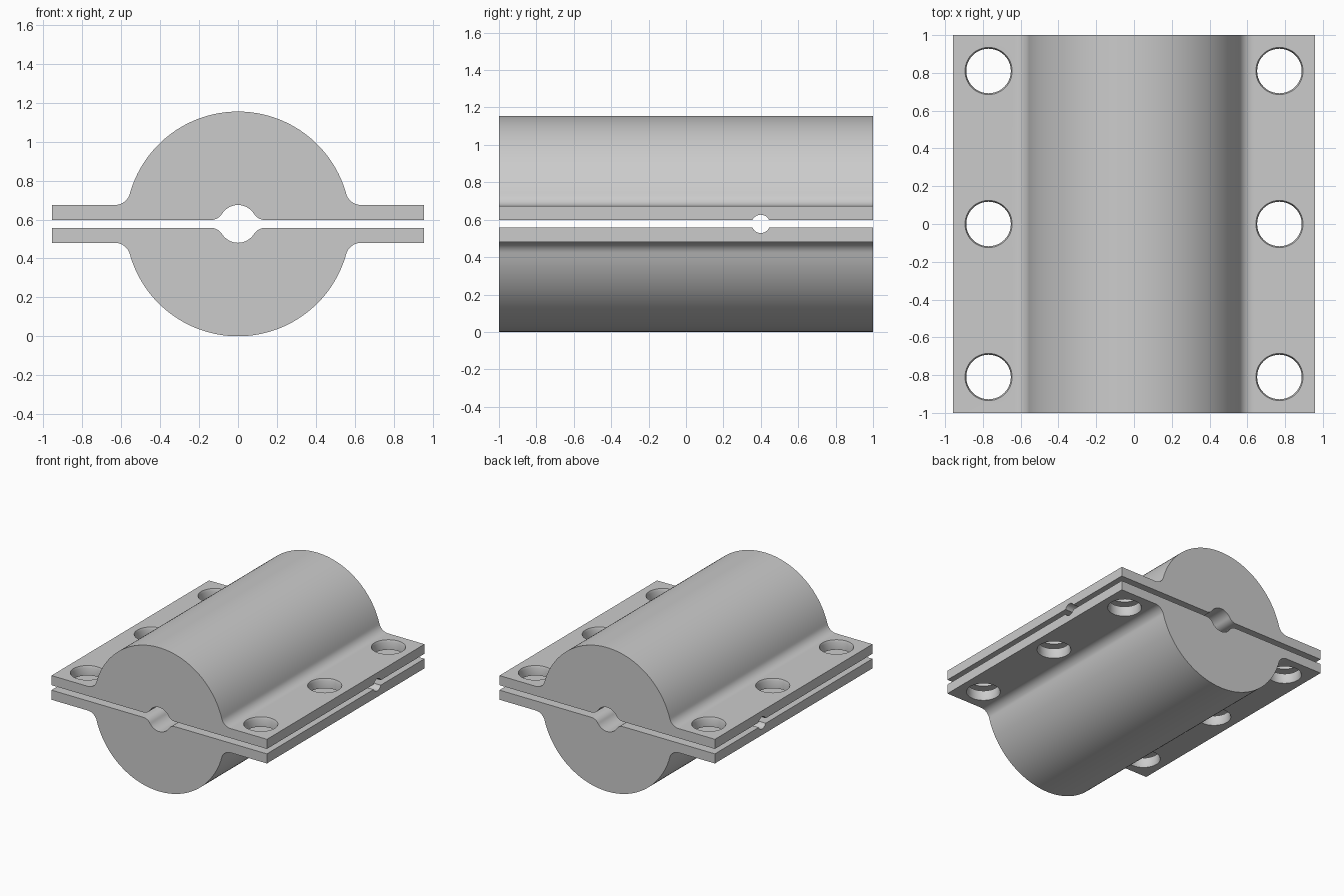
import bpy, bmesh, math
from mathutils import Matrix, Vector

cube = bpy.data.objects.get("Cube")
if cube:
    bpy.data.objects.remove(cube, do_unlink=True)

MID = 0.5775        # height of the parting plane
RADIUS = 0.5775     # barrel
GAP = 0.02          # half the gap between the shells
FLANGE = 0.097      # flange face, measured from the parting plane
HALF_WIDTH = 0.957
BORE = 0.097
FILLET = 0.08
LIP = 0.07          # rounding where the bore meets the gap
HOLE_X, HOLE_Y = 0.77, 0.81

grey = bpy.data.materials.new("plain grey")
grey.use_nodes = True
colour = (0.6, 0.6, 0.6, 1)
grey.diffuse_color = colour
grey.node_tree.nodes["Principled BSDF"].inputs["Base Color"].default_value = colour


def arc(cx, cz, r, start, end, steps):
    """Points along a circular arc, angles in radians."""
    angles = [start + (end - start) * i / steps for i in range(steps + 1)]
    return [(cx + r * math.cos(a), cz + r * math.sin(a)) for a in angles]


def half_profile():
    """Right half of the upper shell section, from bore crown to barrel crown."""
    lip_z = GAP + LIP
    lip_x = math.sqrt((BORE + LIP) ** 2 - lip_z ** 2)
    lip_a = math.atan2(lip_z, lip_x)
    fil_z = FLANGE + FILLET
    fil_x = math.sqrt((RADIUS + FILLET) ** 2 - fil_z ** 2)
    fil_a = math.atan2(fil_z, fil_x)
    pts = arc(0, 0, BORE, math.pi / 2, lip_a, 14)
    pts += arc(lip_x, lip_z, LIP, math.pi + lip_a, 1.5 * math.pi, 10)[1:]
    pts += [(HALF_WIDTH, GAP), (HALF_WIDTH, FLANGE)]
    pts += arc(fil_x, fil_z, FILLET, 1.5 * math.pi, math.pi + fil_a, 12)
    pts += arc(0, 0, RADIUS, fil_a, math.pi / 2, 40)[1:]
    return pts


def new_object(name, bm):
    bmesh.ops.recalc_face_normals(bm, faces=bm.faces)
    mesh = bpy.data.meshes.new(name)
    bm.to_mesh(mesh)
    bm.free()
    obj = bpy.data.objects.new(name, mesh)
    mesh.materials.append(grey)
    bpy.context.collection.objects.link(obj)
    return obj


def shell(name, side):
    """Extrude the section along y; side is 1 for upper, -1 for lower."""
    right = half_profile()
    outline = right + [(-x, z) for x, z in reversed(right[1:-1])]
    bm = bmesh.new()
    face = bm.faces.new([bm.verts.new((x, -1, MID + side * z)) for x, z in outline])
    ext = bmesh.ops.extrude_face_region(bm, geom=[face])["geom"]
    moved = [v for v in ext if isinstance(v, bmesh.types.BMVert)]
    bmesh.ops.translate(bm, verts=moved, vec=(0, 2, 0))
    return new_object(name, bm)


def bolt_cutter(x, y):
    """Turned cutter with a flared rim at both outer flange faces."""
    rings = [(-0.15, 0.125), (-FLANGE, 0.125), (-0.08, 0.118),
             (0.08, 0.118), (FLANGE, 0.125), (0.15, 0.125)]
    bm = bmesh.new()
    loops = [[bm.verts.new((x + r * math.cos(a), y + r * math.sin(a), MID + z))
              for a in [math.tau * i / 48 for i in range(48)]] for z, r in rings]
    for low, high in zip(loops, loops[1:]):
        for i in range(48):
            j = (i + 1) % 48
            bm.faces.new((low[i], low[j], high[j], high[i]))
    bm.faces.new(loops[0])
    bm.faces.new(loops[-1])
    return new_object("bolt_cutter", bm)


def channel_cutter():
    """Round cross channel running the full width through the bore."""
    bm = bmesh.new()
    place = Matrix.Translation(Vector((0, 0.4, MID))) @ Matrix.Rotation(math.pi / 2, 4, "Y")
    bmesh.ops.create_cone(bm, cap_ends=True, segments=32, radius1=0.049,
                          radius2=0.049, depth=2.2, matrix=place)
    return new_object("channel_cutter", bm)


shells = [shell("upper_shell", 1), shell("lower_shell", -1)]
cutters = [bolt_cutter(sx * HOLE_X, row * HOLE_Y) for sx in (-1, 1) for row in (-1, 0, 1)]
cutters.append(channel_cutter())

# Cut the bolt holes and cross channel, then shade
for obj in shells:
    bpy.ops.object.select_all(action="DESELECT")
    obj.select_set(True)
    bpy.context.view_layer.objects.active = obj
    for cutter in cutters:
        mod = obj.modifiers.new("cut", "BOOLEAN")
        mod.operation = "DIFFERENCE"
        mod.solver = "EXACT"
        mod.object = cutter
        bpy.ops.object.modifier_apply(modifier=mod.name)
    bpy.ops.object.shade_smooth_by_angle(angle=math.radians(30))

for cutter in cutters:
    bpy.data.objects.remove(cutter, do_unlink=True)
